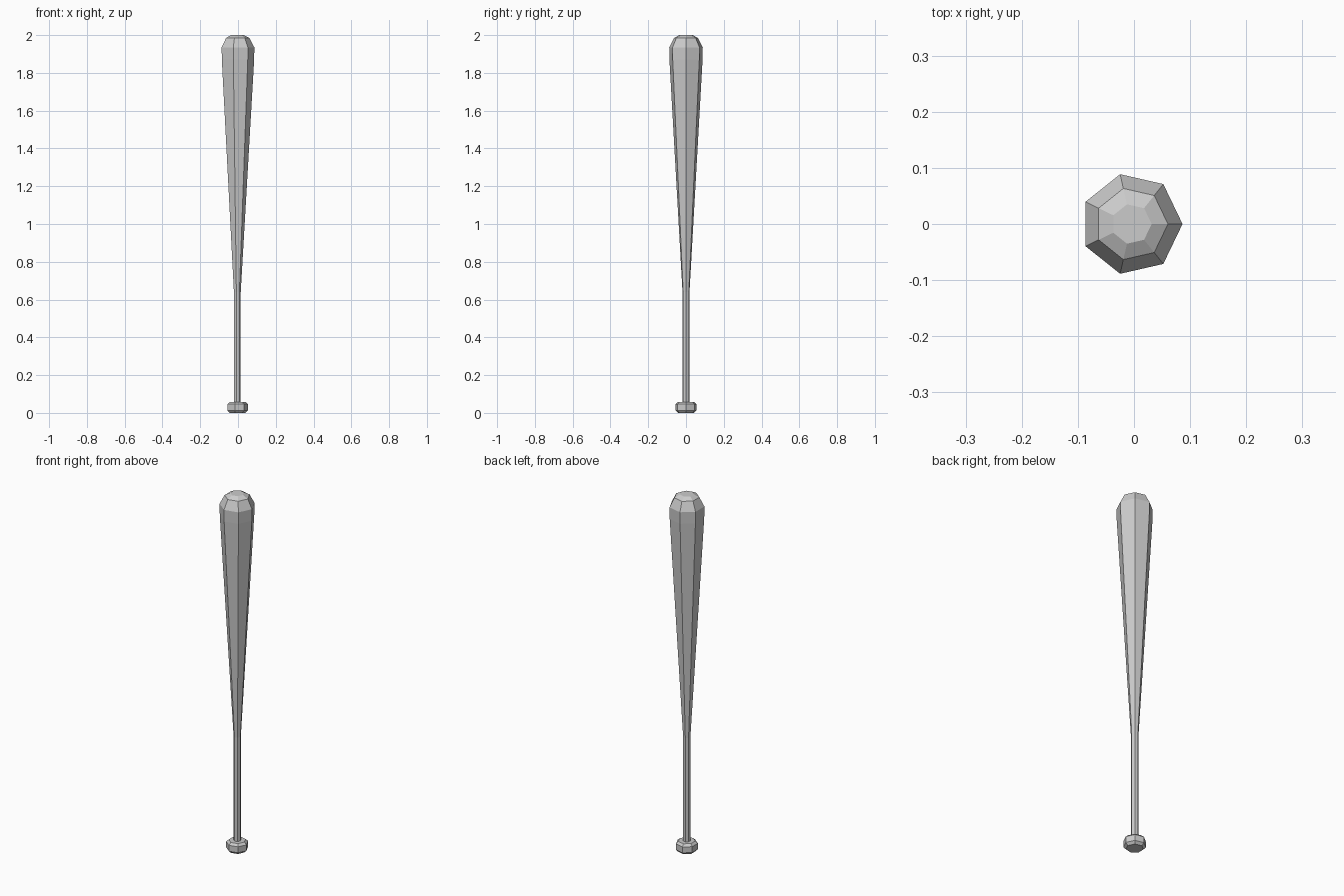
import bpy, bmesh
from math import cos, sin, tau

if "Cube" in bpy.data.objects:
    bpy.data.objects.remove(bpy.data.objects["Cube"])

SIDES = 7
OFFSET_X = -0.0045  # centres the bounds of the seven-sided section


def lathe(name, profile):
    """Revolve (radius, z) points into a faceted, capped solid."""
    bm = bmesh.new()
    rings = [[bm.verts.new((OFFSET_X + r * cos(tau * i / SIDES),
                            r * sin(tau * i / SIDES), z))
              for i in range(SIDES)] for r, z in profile]
    for low, high in zip(rings, rings[1:]):
        for i in range(SIDES):
            j = (i + 1) % SIDES
            bm.faces.new((low[i], low[j], high[j], high[i]))
    bm.faces.new(rings[0][::-1])
    bm.faces.new(rings[-1])
    mesh = bpy.data.meshes.new(name)
    bm.to_mesh(mesh)
    bm.free()
    obj = bpy.data.objects.new(name, mesh)
    bpy.context.collection.objects.link(obj)
    return obj


# One continuous turned body: knob, slim handle, tapered barrel, rounded tip
lathe("bat", [
    (0.044, 0.0), (0.057, 0.013), (0.057, 0.046), (0.044, 0.058), (0.019, 0.058),
    (0.019, 0.64),
    (0.090, 1.87), (0.091, 1.935),
    (0.065, 1.985), (0.036, 2.0),
])
